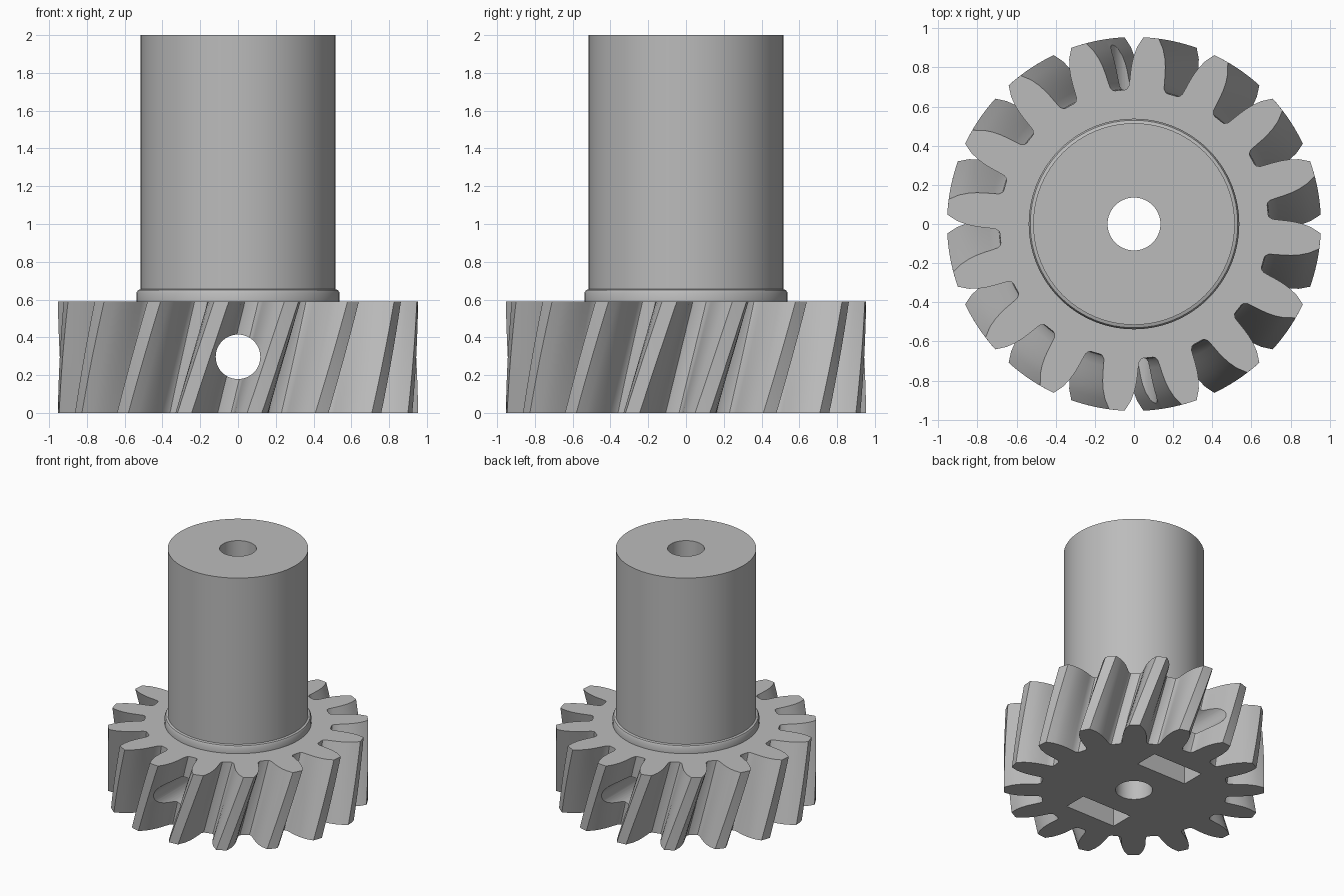
import bpy, bmesh, math
from mathutils import Matrix

TEETH = 16
GEAR_H = 0.59
TWIST = math.radians(12)
FIRST = math.radians(5.25)   # angle of the first tooth at the base

if "Cube" in bpy.data.objects:
    bpy.data.objects.remove(bpy.data.objects["Cube"])

steel = bpy.data.materials.new("plain_grey_steel")
steel.use_nodes = True
colour = (0.5, 0.5, 0.5, 1)
steel.diffuse_color = colour
steel.node_tree.nodes["Principled BSDF"].inputs["Base Color"].default_value = colour


def finish(bm, name):
    bmesh.ops.recalc_face_normals(bm, faces=bm.faces)
    mesh = bpy.data.meshes.new(name)
    bm.to_mesh(mesh)
    bm.free()
    mesh.materials.append(steel)
    ob = bpy.data.objects.new(name, mesh)
    bpy.context.collection.objects.link(ob)
    return ob


def skin(rings, name):
    """Closed solid through a stack of (x, y, z) rings."""
    bm = bmesh.new()
    loops = [[bm.verts.new(p) for p in ring] for ring in rings]
    n = len(loops[0])
    for low, high in zip(loops, loops[1:]):
        for i in range(n):
            j = (i + 1) % n
            bm.faces.new((low[i], low[j], high[j], high[i]))
    bm.faces.new(loops[0][::-1])
    bm.faces.new(loops[-1])
    return finish(bm, name)


def turned(profile, name, sides=96):
    return skin([[(r * math.cos(2 * math.pi * i / sides), r * math.sin(2 * math.pi * i / sides), z)
                  for i in range(sides)] for r, z in profile], name)


def box(name, size, centre):
    bm = bmesh.new()
    bmesh.ops.create_cube(bm, size=1, matrix=Matrix.Translation(centre) @ Matrix.Diagonal((*size, 1)))
    return finish(bm, name)


# Helical gear: radius and half angle along one flank, root to tip
flank = [(0.687, 9.3), (0.69, 8.3), (0.707, 7.3), (0.74, 6.9), (0.78, 6.5),
         (0.82, 6.0), (0.86, 5.3), (0.905, 4.2), (0.955, 2.35)]
tooth = [(r, -h) for r, h in flank] + [(0.955, 0)] + [(r, h) for r, h in reversed(flank)]
outline = [(r, FIRST + 2 * math.pi * k / TEETH + math.radians(a)) for k in range(TEETH) for r, a in tooth]
STEPS = 12
gear = skin([[(r * math.cos(a + TWIST * s / STEPS), r * math.sin(a + TWIST * s / STEPS), GEAR_H * s / STEPS)
              for r, a in outline] for s in range(STEPS + 1)], "helical_gear_with_shaft")

# Shaft with a chamfered collar where it meets the gear
shaft = turned([(0.515, 0.45), (0.538, 0.46), (0.538, 0.635), (0.53, 0.65), (0.515, 0.655), (0.515, 2)], "shaft")

# Cutters: central bore, cross hole, two pockets in the base
bore = turned([(0.135, -0.1), (0.135, 2.1)], "bore_cutter", 64)
cross = turned([(0.118, -1.2), (0.118, 1.2)], "cross_hole_cutter", 48)
cross.data.transform(Matrix.Translation((0, 0, 0.297)) @ Matrix.Rotation(math.pi / 2, 4, "X"))
pockets = [box("pocket_cutter", (0.45, 0.19, 0.4), (0, side * 0.405, 0)) for side in (-1, 1)]

bpy.context.view_layer.objects.active = gear
for tool in [shaft, bore, cross] + pockets:
    mod = gear.modifiers.new(tool.name, "BOOLEAN")
    mod.operation = "UNION" if tool == shaft else "DIFFERENCE"
    mod.solver = "EXACT"
    mod.object = tool
    bpy.ops.object.modifier_apply(modifier=mod.name)
    bpy.data.objects.remove(tool)

# Smooth flanks with crisp machined edges
bpy.ops.object.select_all(action="DESELECT")
gear.select_set(True)
bpy.ops.object.shade_smooth_by_angle(angle=math.radians(30))
